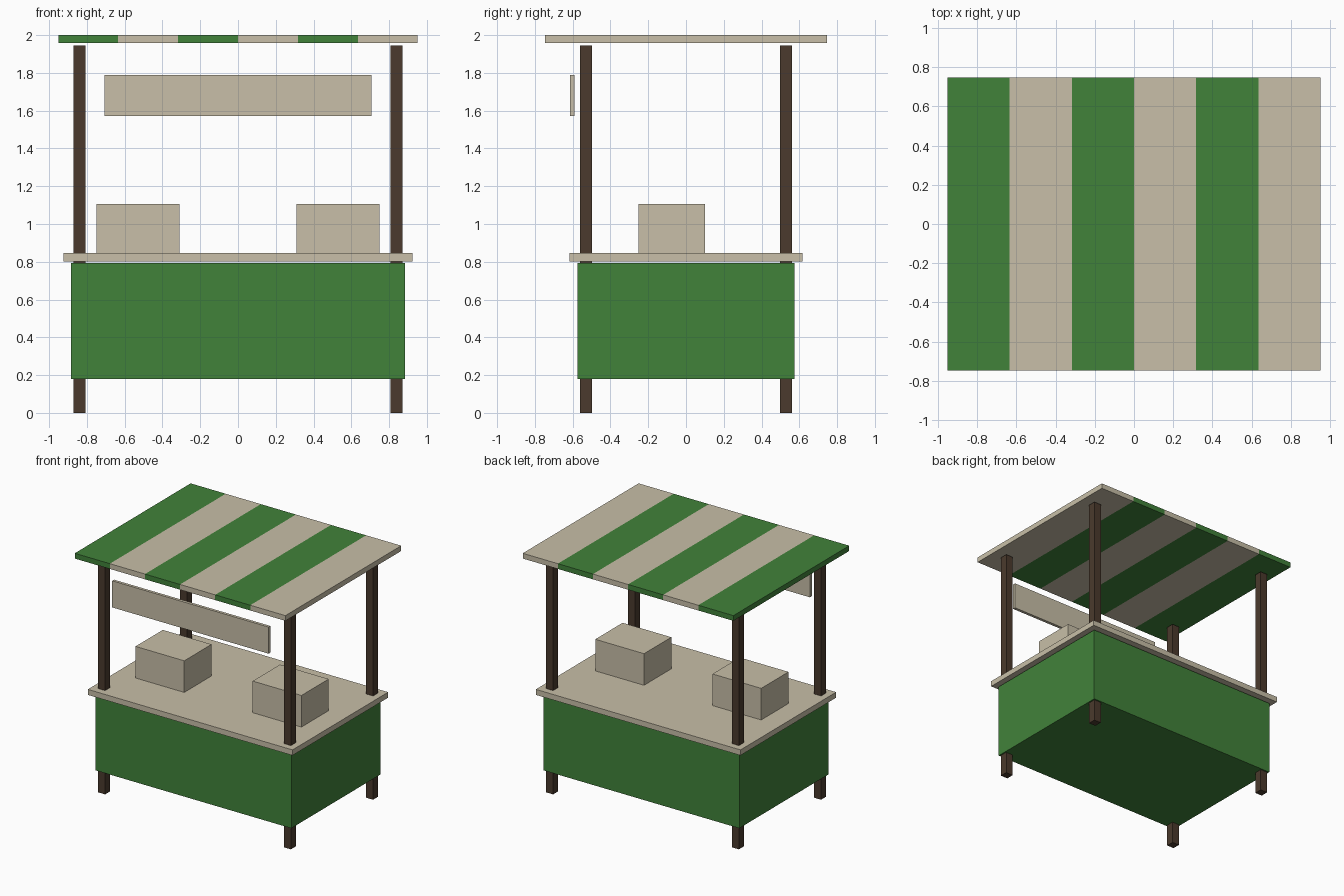
import bpy, bmesh
from mathutils import Vector

if "Cube" in bpy.data.objects:
    bpy.data.objects.remove(bpy.data.objects["Cube"])


def material(name, rgb):
    m = bpy.data.materials.new(name)
    m.diffuse_color = (*rgb, 1.0)
    m.use_nodes = True
    m.node_tree.nodes["Principled BSDF"].inputs["Base Color"].default_value = m.diffuse_color
    return m


GREEN = material("green", (0.053, 0.223, 0.042))
CREAM = material("cream", (0.578, 0.521, 0.392))
BROWN = material("dark_wood", (0.069, 0.042, 0.026))


def box(name, lo, hi, *mats, stripes=1):
    """Box between two corners; optional stripes across x alternate the materials."""
    lo, hi = Vector(lo), Vector(hi)
    size, mid = hi - lo, (lo + hi) / 2
    bm = bmesh.new()
    bmesh.ops.create_cube(bm, size=1.0)
    for v in bm.verts:
        v.co = Vector(a * b for a, b in zip(v.co, size)) + mid
    width = size.x / stripes
    for i in range(1, stripes):
        bmesh.ops.bisect_plane(bm, geom=bm.verts[:] + bm.edges[:] + bm.faces[:],
                               plane_co=(lo.x + i * width, 0, 0), plane_no=(1, 0, 0))
    for f in bm.faces:
        i = int((f.calc_center_median().x - lo.x) / width)
        f.material_index = min(i, stripes - 1) % len(mats)
    mesh = bpy.data.meshes.new(name)
    bm.to_mesh(mesh)
    bm.free()
    for m in mats:
        mesh.materials.append(m)
    ob = bpy.data.objects.new(name, mesh)
    bpy.context.collection.objects.link(ob)
    return ob


# Stall body and counter top
box("stall_body", (-0.883, -0.574, 0.18), (0.883, 0.574, 0.794), GREEN)
box("counter_top", (-0.924, -0.617, 0.802), (0.924, 0.617, 0.847), CREAM)

# Corner posts
for sx, side in ((-1, "left"), (1, "right")):
    for sy, end in ((-1, "front"), (1, "back")):
        x, y, r = sx * 0.839, sy * 0.53, 0.032
        box(f"post_{end}_{side}", (x - r, y - r, 0), (x + r, y + r, 1.946), BROWN)

# Crates on the counter
for sx, side in ((-1, "left"), (1, "right")):
    x = sx * 0.529
    box(f"crate_{side}", (x - 0.22, -0.252, 0.847), (x + 0.22, 0.1, 1.105), CREAM)

# Hanging sign board
box("sign_board", (-0.706, -0.614, 1.573), (0.706, -0.59, 1.79), CREAM)

# Striped canopy
box("canopy", (-0.951, -0.747, 1.957), (0.951, 0.747, 2.0), GREEN, CREAM, stripes=6)
